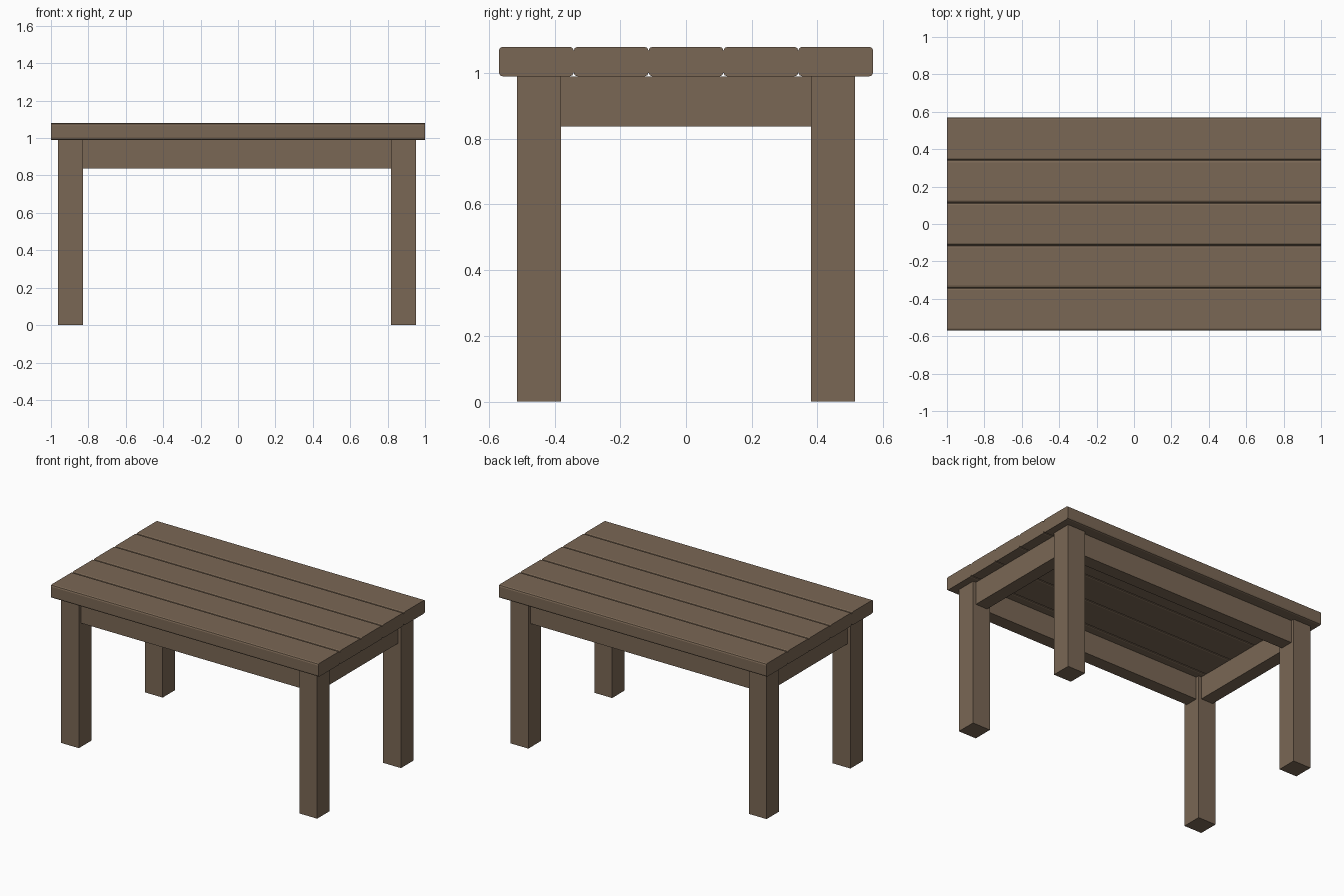
import bpy
import bmesh

if "Cube" in bpy.data.objects:
    bpy.data.objects.remove(bpy.data.objects["Cube"])

wood = bpy.data.materials.new("brown wood")
wood.diffuse_color = (0.195, 0.136, 0.09, 1.0)
wood.use_nodes = True
wood.node_tree.nodes["Principled BSDF"].inputs["Base Color"].default_value = wood.diffuse_color


def box(name, x0, x1, y0, y1, z0, z1, round_edges=0.0):
    """Box from its limits; optionally rounds the edges running along x."""
    bm = bmesh.new()
    bmesh.ops.create_cube(bm, size=1.0)
    for v in bm.verts:
        v.co.x = x1 if v.co.x > 0 else x0
        v.co.y = y1 if v.co.y > 0 else y0
        v.co.z = z1 if v.co.z > 0 else z0
    if round_edges:
        long_edges = [e for e in bm.edges
                      if abs(e.verts[0].co.x - e.verts[1].co.x) > 0.1]
        bmesh.ops.bevel(bm, geom=long_edges, offset=round_edges,
                        segments=2, profile=0.5, affect='EDGES')
    bmesh.ops.recalc_face_normals(bm, faces=bm.faces)
    mesh = bpy.data.meshes.new(name)
    bm.to_mesh(mesh)
    bm.free()
    mesh.materials.append(wood)
    obj = bpy.data.objects.new(name, mesh)
    bpy.context.collection.objects.link(obj)
    return obj


TOP_Z, UNDER_Z, APRON_Z = 1.08, 0.99, 0.837
LEG_W, INSET = 0.133, 0.022
LEG_X = {"left": -0.963, "right": 0.819}     # lower x limit of each leg
LEG_Y = {"front": -0.514, "back": 0.381}     # lower y limit of each leg

# Tabletop: five planks with rounded long edges
width = 1.14 / 5
for i in range(5):
    y = -0.57 + i * width
    box(f"top_plank_{i + 1}", -1, 1, y, y + width, UNDER_Z, TOP_Z, 0.012)

# Four square legs
for side, x in LEG_X.items():
    for end, y in LEG_Y.items():
        box(f"{end}_{side}_leg", x, x + LEG_W, y, y + LEG_W, 0, UNDER_Z)

# Long aprons between the legs, slightly set back
for end, y in LEG_Y.items():
    box(f"{end}_apron", LEG_X["left"] + LEG_W, LEG_X["right"],
        y + INSET, y + LEG_W - INSET, APRON_Z, UNDER_Z)

# Short aprons at both ends
for side, x in LEG_X.items():
    box(f"{side}_apron", x + INSET, x + LEG_W - INSET,
        LEG_Y["front"] + LEG_W, LEG_Y["back"], APRON_Z, UNDER_Z)
